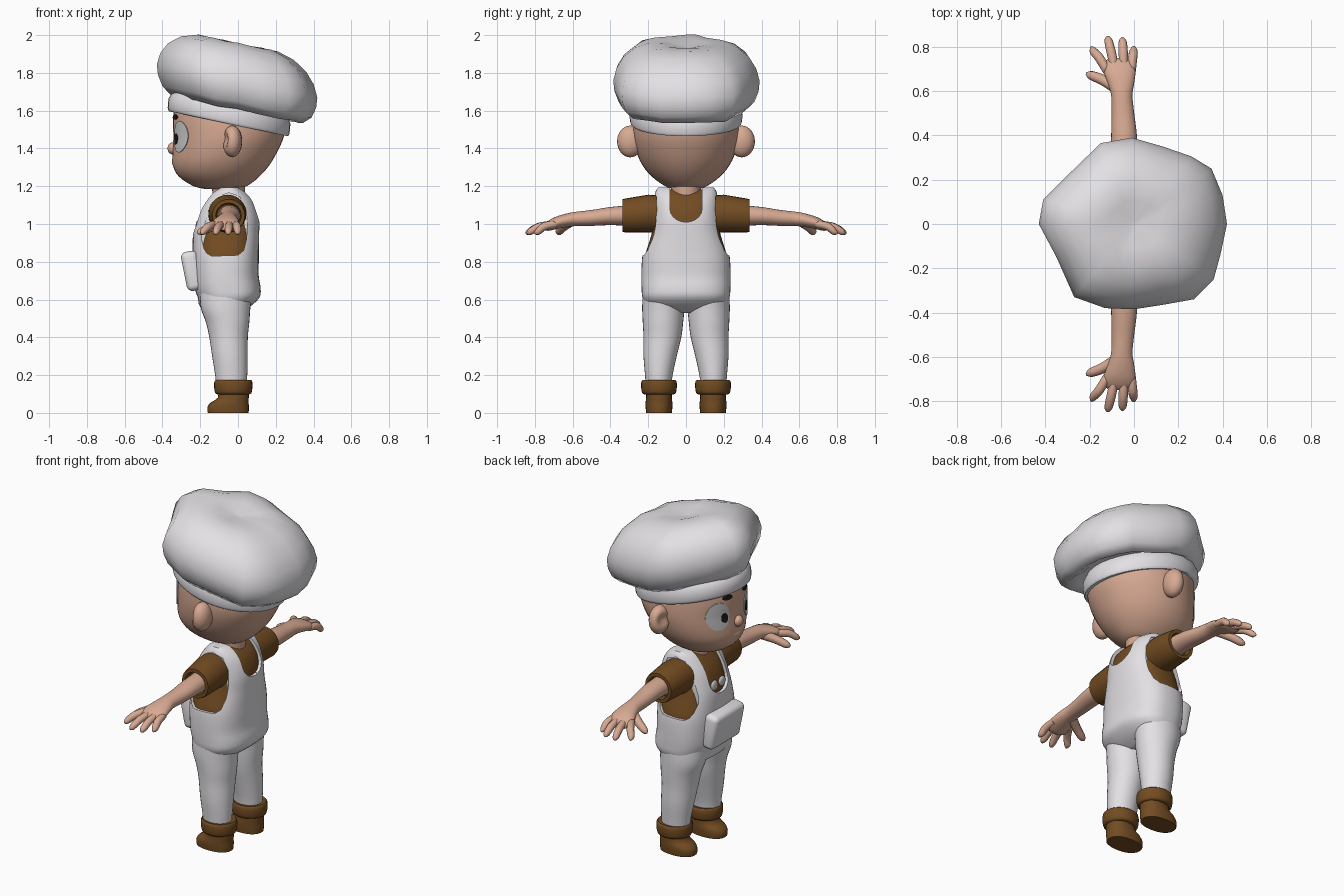
import bpy, bmesh, math
from mathutils import Vector

if "Cube" in bpy.data.objects:
    bpy.data.objects.remove(bpy.data.objects["Cube"])


def material(name, rgb):
    m = bpy.data.materials.new(name)
    m.diffuse_color = (*rgb, 1)
    m.use_nodes = True
    m.node_tree.nodes["Principled BSDF"].inputs["Base Color"].default_value = m.diffuse_color
    return m


CLOTH = material("white cloth", (0.77, 0.75, 0.78))
SKIN = material("skin", (0.68, 0.40, 0.29))
BROWN = material("brown", (0.17, 0.072, 0.016))
EYE = material("eye white", (0.60, 0.60, 0.60))
BLACK = material("black", (0.012, 0.01, 0.01))


def finish(name, bm, mat, angle=45):
    bmesh.ops.recalc_face_normals(bm, faces=bm.faces)
    me = bpy.data.meshes.new(name)
    bm.to_mesh(me)
    bm.free()
    me.materials.append(mat)
    ob = bpy.data.objects.new(name, me)
    bpy.context.collection.objects.link(ob)
    smooth_shade(ob, angle)
    return ob


def smooth_shade(ob, angle=45):
    bpy.ops.object.select_all(action='DESELECT')
    ob.select_set(True)
    bpy.context.view_layer.objects.active = ob
    if angle:
        bpy.ops.object.shade_smooth_by_angle(angle=math.radians(angle))


def loft(name, rings, mat, angle=45):
    """Skin a closed surface through rings of equal point count."""
    bm = bmesh.new()
    vs = [[bm.verts.new(p) for p in r] for r in rings]
    n = len(vs[0])
    for a, b in zip(vs, vs[1:]):
        for i in range(n):
            bm.faces.new((a[i], a[(i + 1) % n], b[(i + 1) % n], b[i]))
    bm.faces.new(vs[0])
    bm.faces.new(vs[-1])
    return finish(name, bm, mat, angle)


def oval(ru, rv, n=32, e=2.0):
    """Superellipse points."""
    out = []
    for i in range(n):
        t = 2 * math.pi * i / n
        c, s = math.cos(t), math.sin(t)
        out.append((ru * math.copysign(abs(c) ** (2 / e), c), rv * math.copysign(abs(s) ** (2 / e), s)))
    return out


def resample(rows, k=3):
    """Catmull-Rom refinement of a table of ring rows."""
    out = []
    for i in range(len(rows) - 1):
        p = [rows[max(0, i - 1)], rows[i], rows[i + 1], rows[min(len(rows) - 1, i + 2)]]
        for j in range(k):
            t = j / k
            out.append(tuple(0.5 * (2 * b + (c - a) * t + (2 * a - 5 * b + 4 * c - d) * t * t
                                    + (3 * b - a - 3 * c + d) * t ** 3) for a, b, c, d in zip(*p)))
    return out + [rows[-1]]


def upright(name, rows, mat, n=32, e=2.0, k=3, tilt=0.0):
    """Loft along z; rows are z, x, y, rx, ry."""
    return loft(name, [[(x + u, y + v, z + tilt * (x + u)) for u, v in oval(rx, ry, n, e)]
                       for z, x, y, rx, ry in resample(rows, k)], mat)


def sideways(name, rows, mat, s, n=24, k=3):
    """Loft along y on side s; rows are y, x, z, rx, rz."""
    return loft(name, [[(x + u, s * y, z + v) for u, v in oval(rx, rz, n)]
                       for y, x, z, rx, rz in resample(rows, k)], mat)


def tube(name, rows, mat, s):
    """Round finger through points; rows are x, y, z, r."""
    rows = resample(rows, 3)
    pts = [Vector((x, s * y, z)) for x, y, z, r in rows]
    q = (pts[-1] - pts[0]).to_track_quat('Z', 'Y')
    return loft(name, [[p + q @ Vector((u, v, 0)) for u, v in oval(r[3], r[3], 12)]
                       for p, r in zip(pts, rows)], mat, 80)


def ball(name, loc, size, mat):
    bm = bmesh.new()
    bmesh.ops.create_uvsphere(bm, u_segments=20, v_segments=14, radius=1)
    for v in bm.verts:
        v.co = Vector([c * d for c, d in zip(v.co, size)]) + Vector(loc)
    return finish(name, bm, mat, 80)


# Head
HEAD = [(1.185, -.10, 0, .07, .06), (1.20, -.095, 0, .14, .11), (1.25, -.10, 0, .212, .18),
        (1.31, -.09, 0, .255, .23), (1.38, -.07, 0, .277, .262), (1.46, -.05, 0, .292, .28),
        (1.55, -.045, 0, .30, .28), (1.63, -.045, 0, .29, .27)]
upright("head", HEAD, SKIN, 40)
upright("neck", [(1.08, -.05, 0, .085, .08), (1.15, -.05, 0, .085, .078), (1.23, -.05, 0, .09, .085)], SKIN)
ball("nose", (-.345, 0, 1.40), (.028, .032, .032), SKIN)
ball("lips", (-.338, 0, 1.325), (.012, .04, .014), SKIN)


def on_face(angle, z, off, s):
    rows = resample(HEAD)
    for a, b in zip(rows, rows[1:]):
        if a[0] <= z <= b[0]:
            t = (z - a[0]) / (b[0] - a[0])
            _, x, _, rx, ry = [p + (q - p) * t for p, q in zip(a, b)]
    return (x - (rx + off) * math.cos(angle), s * (ry + off) * math.sin(angle), z)


def face_patch(name, deg, z, half_deg, half_z, off, mat, s):
    """Thin oval plate that follows the face."""
    rings = []
    for k, o in ((1, -.004), (1, off), (.75, off), (.5, off), (.25, off), (.03, off)):
        rings.append([on_face(math.radians(deg + u * k), z + v * k, o, s) for u, v in oval(half_deg, half_z, 24)])
    loft(name, rings, mat)


for s in (1, -1):
    # Eyes and brows
    face_patch("eye", 29, 1.462, 14.5, .083, .004, EYE, s)
    face_patch("pupil", 21, 1.45, 4.2, .028, .0075, BLACK, s)
    face_patch("eyebrow", 17, 1.566, 6.5, .013, .007, BLACK, s)
    # Ear, hollowed towards the front and outside
    ear = ball("ear", (-.03, s * .295, 1.437), (.052, .07, .084), SKIN)
    bowl = Vector((-.075, s * .315, 1.445))
    for v in ear.data.vertices:
        d = (v.co - bowl).length
        if d < .05:
            v.co += Vector((.035, -s * .015, 0)) * (1 - d / .05)

# Hat: tilted band and lumpy puffed crown
TILT = -.21
upright("hat_band", [(1.52, -.05, 0, .314, .29), (1.535, -.05, 0, .322, .297),
                     (1.59, -.045, 0, .322, .297), (1.63, -.04, 0, .30, .28)], CLOTH, 40, k=2, tilt=TILT)
OUTLINE = [(-.43, 0), (-.41, .11), (-.30, .22), (-.15, .365), (-.01, .39), (.13, .35), (.26, .305), (.35, .25),
           (.40, .13), (.42, 0), (.39, -.14), (.36, -.25), (.27, -.34), (.13, -.365), (0, -.385),
           (-.13, -.38), (-.27, -.33), (-.35, -.15)]
crown = []
for z, k in ((1.63, .70), (1.605, .82), (1.645, .93), (1.70, .985), (1.755, 1), (1.82, .955),
             (1.88, .86), (1.93, .70), (1.957, .5), (1.955, .28), (1.935, .05)):
    crown.append([(x * k, y * k, z + TILT * x * k + .006 * math.sin(i * 2.4) * k)
                  for i, (x, y) in enumerate(OUTLINE)])
loft("hat_crown", crown, CLOTH, 80)

# Overalls body and the shirt underneath
TORSO = [(.53, -.07, 0, .07, .13), (.56, -.07, 0, .13, .20), (.61, -.05, 0, .163, .23), (.66, -.055, 0, .175, .235),
         (.72, -.063, 0, .173, .236), (.80, -.065, 0, .175, .234), (.86, -.065, 0, .175, .225),
         (.95, -.063, 0, .175, .197), (1.02, -.055, 0, .168, .184), (1.08, -.05, 0, .152, .176),
         (1.13, -.045, 0, .125, .17), (1.17, -.045, 0, .088, .162), (1.192, -.045, 0, .05, .148)]
overalls = upright("overalls", TORSO, CLOTH, 48, 2.5)
upright("shirt", [(z - .01, x, y, rx - .016, ry - .013) for z, x, y, rx, ry in TORSO[5:]], BROWN, 48, 2.5)


def cut(target, name, poly, place, lo, hi):
    cutter = loft(name, [[place(a, b, d) for a, b in poly] for d in (lo, hi)], target.data.materials[0], 0)
    cutter.hide_render = True
    cutter.hide_viewport = False
    mod = target.modifiers.new(name, 'BOOLEAN')
    mod.operation, mod.solver, mod.object = 'DIFFERENCE', 'EXACT', cutter
    bpy.context.view_layer.objects.active = target
    bpy.ops.object.modifier_apply(modifier=mod.name)
    bpy.data.objects.remove(cutter)


def neckline(bottom):
    arc = [(-.085 * math.cos(t * math.pi / 10), bottom + .07 - .07 * math.sin(t * math.pi / 10)) for t in range(11)]
    return [(-.085, 1.3)] + arc + [(.085, 1.3)]


ARMHOLE = [(-.18, .87), (-.165, .845), (-.14, .83), (0, .835), (.03, .86), (.045, .92), (.05, 1.0), (.043, 1.08),
           (.01, 1.145), (-.05, 1.165), (-.11, 1.145), (-.16, 1.07), (-.19, .98), (-.193, .92)]
cut(overalls, "back_neck_cutter", neckline(1.01), lambda a, b, d: (d, a, b), -.052, .4)
cut(overalls, "front_neck_cutter", neckline(.945), lambda a, b, d: (d, a, b), -.4, -.05)
for s in (1, -1):
    cut(overalls, "armhole_cutter", ARMHOLE, lambda a, b, d: (a, d, b), s * .152, s * .5)
smooth_shade(overalls, 40)

# Chest pouch pocket
bm = bmesh.new()
bmesh.ops.create_cube(bm, size=1)
for v in bm.verts:
    v.co = Vector((v.co.x * .09, v.co.y * .28, v.co.z * .21))
bmesh.ops.bevel(bm, geom=bm.edges[:], offset=.03, segments=4, profile=.5, affect='EDGES')
pocket = finish("pocket", bm, CLOTH, 60)
pocket.location = (-.242, 0, .752)
pocket.rotation_euler = (0, -.2, 0)

for s in (1, -1):
    # Shirt buttons
    ball("button", (-.212, s * .036, .99), (.012, .03, .03), EYE)
    # Sleeve and arm
    sideways("sleeve", [(.10, -.06, 1.05, .10, .10), (.20, -.055, 1.055, .10, .10), (.32, -.05, 1.045, .09, .09),
                        (.335, -.05, 1.045, .086, .086), (.335, -.05, 1.045, .068, .066),
                        (.30, -.05, 1.045, .062, .06)], BROWN, s, k=1)
    sideways("arm", [(.28, -.045, 1.045, .06, .055), (.40, -.045, 1.042, .058, .048), (.50, -.05, 1.032, .051, .042),
                     (.58, -.055, 1.027, .048, .038), (.63, -.058, 1.02, .058, .036), (.69, -.065, 1.005, .072, .033),
                     (.73, -.066, .99, .066, .026), (.75, -.066, .982, .045, .014)], SKIN, s)
    # Fingers and thumb
    for bx, tx, ty in ((-.12, -.193, .80), (-.085, -.12, .848), (-.045, -.052, .842), (-.012, 0, .802)):
        tube("finger", [(bx, .69, 1.0, .02), ((bx + tx) / 2, (.70 + ty) / 2, .987, .021),
                        (tx + (bx - tx) * .12, ty - .018, .96, .018), (tx, ty, .95, .006)], SKIN, s)
    tube("thumb", [(-.08, .615, 1.01, .027), (-.14, .65, .985, .024), (-.195, .672, .96, .02),
                   (-.215, .68, .952, .006)], SKIN, s)
    # Trouser leg
    upright("trouser_leg", [(.66, -.06, s * .12, .14, .108), (.56, -.066, s * .12, .132, .112),
                            (.48, -.055, s * .122, .115, .107), (.40, -.05, s * .125, .102, .10),
                            (.30, -.043, s * .137, .094, .088), (.20, -.036, s * .144, .085, .073),
                            (.14, -.035, s * .145, .08, .068)], CLOTH)
    # Boot and its folded cuff
    upright("boot", [(0, -.052, s * .143, .108, .068), (.03, -.052, s * .143, .11, .071),
                     (.055, -.044, s * .143, .10, .071), (.08, -.025, s * .143, .082, .068),
                     (.13, -.022, s * .143, .08, .068)], BROWN, 28, 2.3, 2)
    upright("boot_cuff", [(.098, -.025, s * .143, .08, .073), (.103, -.025, s * .143, .095, .088),
                          (.13, -.025, s * .143, .101, .094), (.16, -.025, s * .143, .101, .094),
                          (.174, -.025, s * .143, .094, .086), (.17, -.025, s * .143, .07, .06)], BROWN, 28, k=2)
